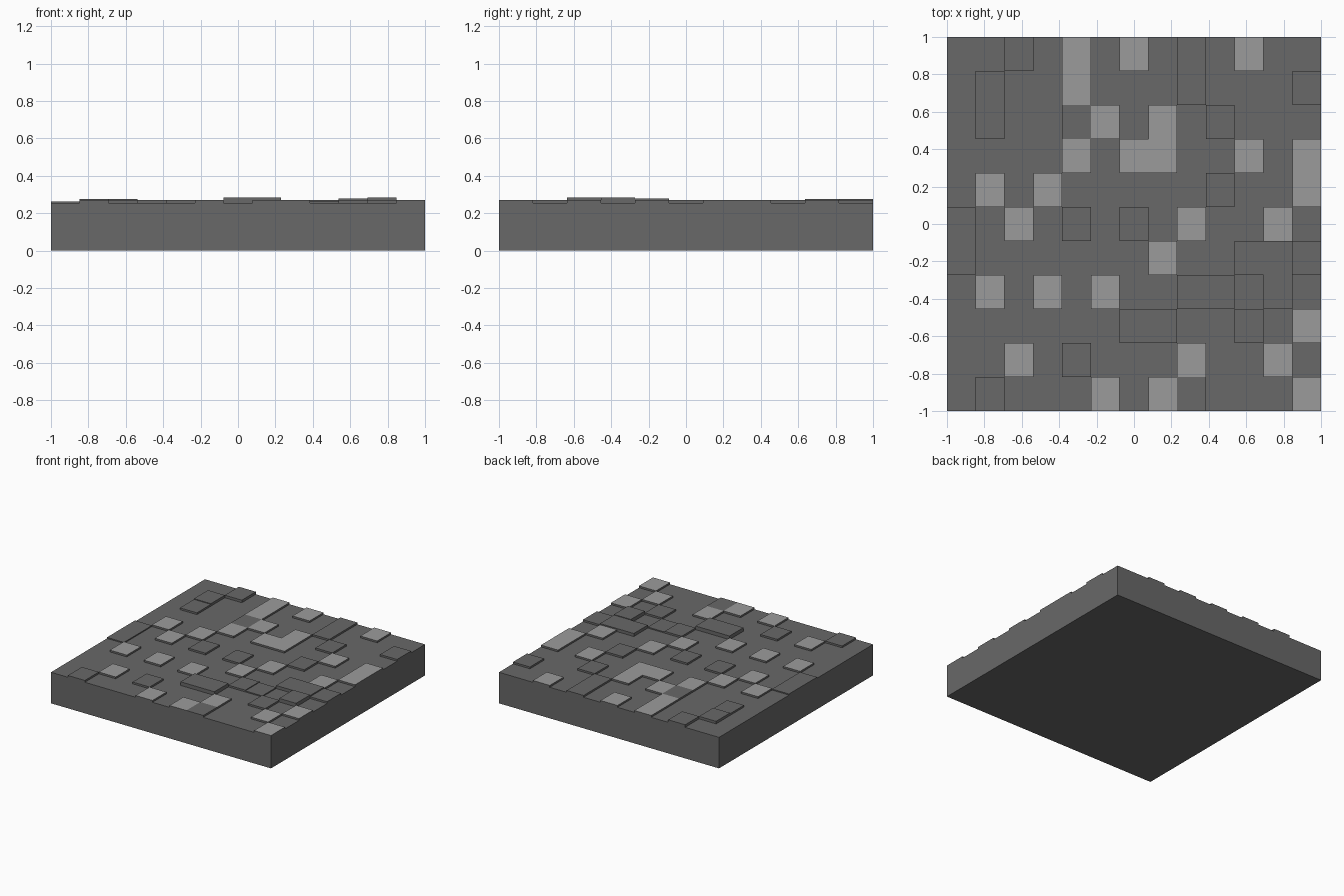
import bpy, bmesh

if "Cube" in bpy.data.objects:
    bpy.data.objects.remove(bpy.data.objects["Cube"])

# Tile layout seen from above, first row at the back (+y)
LAYOUT = [
    "..b.L.L.d.L..",
    ".b..L...d...d",
    ".d..dL.L.d...",
    "....L.LL..L.L",
    ".L.L.....d..L",
    "a.L.d.d.L..L.",
    "a......L..ccd",
    ".L.L.L..da.e.",
    "......ee..d.L",
    "..L.d...L..L.",
    ".d...L.Ld...L",
]
HEIGHT = {".": 0.255, "a": 0.264, "d": 0.27, "L": 0.27,
          "b": 0.276, "c": 0.28, "e": 0.285}
ROWS, COLS = len(LAYOUT), len(LAYOUT[0])
DX, DY = 2 / COLS, 2 / ROWS


def material(name, value):
    m = bpy.data.materials.new(name)
    m.diffuse_color = (value, value, value, 1)
    m.use_nodes = True
    m.node_tree.nodes["Principled BSDF"].inputs["Base Color"].default_value = m.diffuse_color
    return m


def height(r, c):
    if 0 <= r < ROWS and 0 <= c < COLS:
        return HEIGHT[LAYOUT[r][c]]
    return 0.0


bm = bmesh.new()


def quad(points, mat=0):
    f = bm.faces.new([bm.verts.new(p) for p in points])
    f.material_index = mat


# Tile tops, and steps down to each lower neighbour
for r in range(ROWS):
    for c in range(COLS):
        h = height(r, c)
        x0, x1 = -1 + c * DX, -1 + (c + 1) * DX
        y1, y0 = 1 - r * DY, 1 - (r + 1) * DY
        quad([(x0, y0, h), (x1, y0, h), (x1, y1, h), (x0, y1, h)],
             1 if LAYOUT[r][c] == "L" else 0)
        sides = [(r + 1, c, (x0, y0), (x1, y0)), (r, c + 1, (x1, y0), (x1, y1)),
                 (r - 1, c, (x1, y1), (x0, y1)), (r, c - 1, (x0, y1), (x0, y0))]
        for rr, cc, a, b in sides:
            low = height(rr, cc)
            if low < h:
                quad([(*a, low), (*b, low), (*b, h), (*a, h)])

# Flat underside
quad([(-1, 1, 0), (1, 1, 0), (1, -1, 0), (-1, -1, 0)])
bmesh.ops.remove_doubles(bm, verts=bm.verts, dist=1e-5)

mesh = bpy.data.meshes.new("tiled_floor_slab")
bm.to_mesh(mesh)
bm.free()
mesh.materials.append(material("dark_stone", 0.14))
mesh.materials.append(material("light_stone", 0.33))
slab = bpy.data.objects.new("tiled_floor_slab", mesh)
bpy.context.collection.objects.link(slab)
